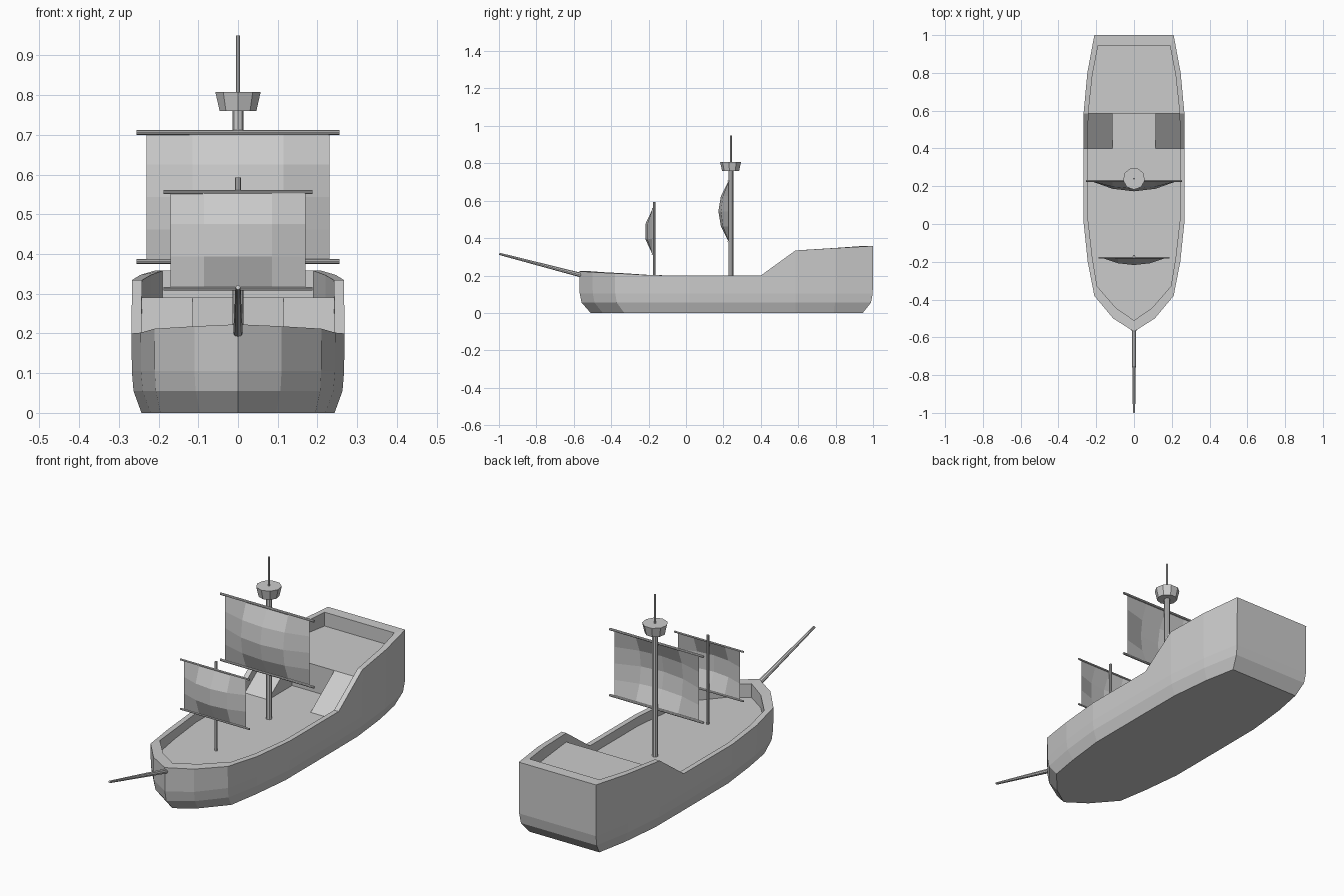
import bpy, bmesh
from math import hypot
from mathutils import Vector

if "Cube" in bpy.data.objects:
    bpy.data.objects.remove(bpy.data.objects["Cube"])

# Half outlines from stern to stem: (outer x, outer y, inner x, inner y, rim z, floor z)
DECK, AFT = 0.155, 0.29
STATIONS = [
    (0.21, 1.00, 0.19, 0.945, 0.358, AFT),
    (0.247, 0.80, 0.22, 0.79, 0.347, AFT),
    (0.267, 0.585, 0.242, 0.585, 0.334, AFT),
    (0.268, 0.40, 0.243, 0.40, 0.20, DECK),
    (0.268, 0.02, 0.243, 0.02, 0.20, DECK),
    (0.245, -0.20, 0.22, -0.18, 0.202, DECK),
    (0.21, -0.38, 0.195, -0.33, 0.212, DECK),
    (0.11, -0.50, 0.095, -0.445, 0.218, DECK),
    (0.0, -0.57, 0.0, -0.51, 0.223, DECK),
]
STAIR_X = 0.115


def finish(bm, name, fix_normals=True):
    if fix_normals:
        bmesh.ops.recalc_face_normals(bm, faces=bm.faces)
    mesh = bpy.data.meshes.new(name)
    bm.to_mesh(mesh)
    bm.free()
    obj = bpy.data.objects.new(name, mesh)
    bpy.context.collection.objects.link(obj)
    return obj


def pole(name, a, b, r1, r2=None, sides=8):
    """Straight spar from a to b."""
    a, b = Vector(a), Vector(b)
    bm = bmesh.new()
    bmesh.ops.create_cone(bm, cap_ends=True, segments=sides, radius1=r1,
                          radius2=r1 if r2 is None else r2, depth=(b - a).length)
    obj = finish(bm, name)
    obj.rotation_mode = 'QUATERNION'
    obj.rotation_quaternion = (b - a).to_track_quat('Z', 'Y')
    obj.location = (a + b) / 2
    return obj


def sail(name, half, z0, z1, y, bulge, cols, rows):
    """Grid sail bellied towards the bow."""
    bm = bmesh.new()
    grid = []
    for j in range(rows + 1):
        v = 2 * j / rows - 1
        grid.append([])
        for i in range(cols + 1):
            u = 2 * i / cols - 1
            grid[-1].append(bm.verts.new((half * u, y - bulge * (1 - u * u) * (1 - v * v),
                                          z0 + (z1 - z0) * j / rows)))
    for j in range(rows):
        for i in range(cols):
            bm.faces.new((grid[j][i], grid[j][i + 1], grid[j + 1][i + 1], grid[j + 1][i]))
    return finish(bm, name, False)


# Hull: stacked rings for the shell, then rim and inner bulwark
bm = bmesh.new()


def ring(point):
    right = [point(s) for s in STATIONS]
    left = [(-x, y, z) for x, y, z in right[-2::-1]]
    return [bm.verts.new(p) for p in right + left]


def shell(t, z):
    return ring(lambda s: (s[2] + (s[0] - s[2]) * t, s[3] + (s[1] - s[3]) * t, z))


rings = [shell(0, 0), shell(0.8, 0.055), shell(0.97, 0.105),
         ring(lambda s: (s[0], s[1], s[4])),
         ring(lambda s: (s[2], s[3], s[4])),
         ring(lambda s: (s[2], s[3], s[5]))]
for a, b in zip(rings, rings[1:]):
    for i in range(len(a)):
        k = (i + 1) % len(a)
        bm.faces.new((a[i], a[k], b[k], b[i]))
bm.faces.new(rings[0])

# Decks, bulkhead and the two ramps
f = rings[-1]
n = len(f)
top, foot, low = [], [], []
for sx in (1, -1):
    top.append(bm.verts.new((sx * STAIR_X, 0.585, AFT)))
    foot.append(bm.verts.new((sx * STAIR_X, 0.40, DECK)))
    low.append(bm.verts.new((sx * STAIR_X, 0.585, DECK)))
bm.faces.new([f[n - 3], f[n - 2], f[n - 1], f[0], f[1], f[2], top[0], top[1]])
bm.faces.new(f[3:n - 3] + [foot[1], low[1], low[0], foot[0]])
bm.faces.new((low[0], low[1], top[1], top[0]))
for k, (hi, lo) in enumerate(((f[2], f[3]), (f[n - 3], f[n - 4]))):
    bm.faces.new((hi, lo, foot[k], top[k]))
    bm.faces.new((foot[k], low[k], top[k]))
finish(bm, "hull")

# Masts, lookout and bowsprit
pole("main_mast", (0, 0.24, DECK), (0, 0.24, 0.765), 0.014)
pole("top_mast", (0, 0.24, 0.76), (0, 0.24, 0.95), 0.005)
pole("lookout_basket", (0, 0.24, 0.76), (0, 0.24, 0.808), 0.047, 0.058, 9)
pole("fore_mast", (0, -0.17, DECK), (0, -0.17, 0.592), 0.007)
pole("bowsprit", (0, -0.56, 0.202), (0, -0.998, 0.316), 0.012, 0.006)

# Sails with their upper and lower yards
for name, half, span, z0, z1, y, bulge, r, rows in (
        ("main", 0.23, 0.255, 0.381, 0.706, 0.228, 0.055, 0.006, 4),
        ("fore", 0.17, 0.188, 0.313, 0.556, -0.179, 0.043, 0.0045, 3)):
    sail(name + "_sail", half, z0, z1, y, bulge, 4, rows)
    for label, z in (("lower", z0), ("upper", z1)):
        pole(f"{name}_{label}_yard", (-span, y, z), (span, y, z), r)
